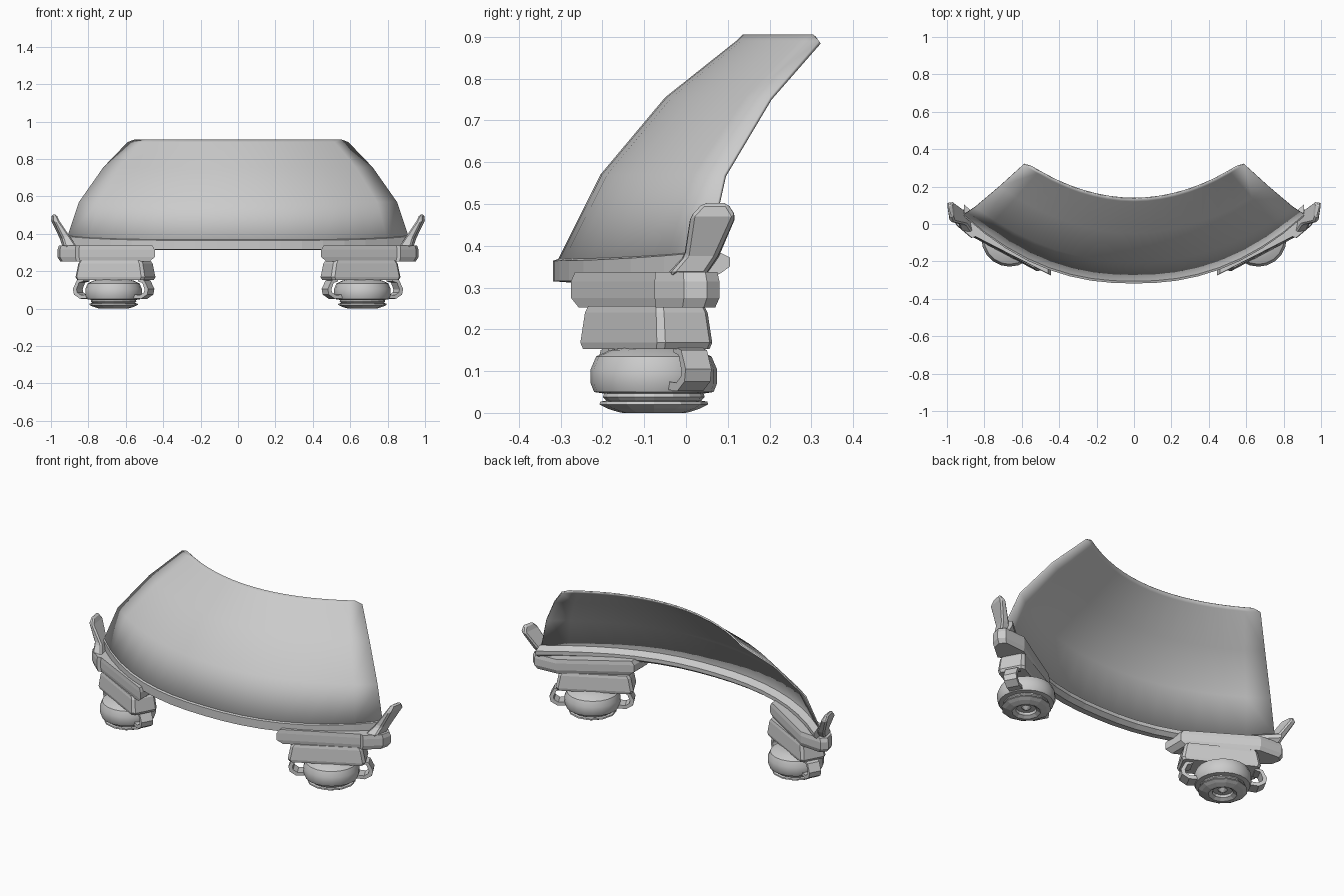
import bpy, bmesh, math
from mathutils import Vector

if "Cube" in bpy.data.objects:
    bpy.data.objects.remove(bpy.data.objects["Cube"])

ANG = math.radians(28)
U = Vector((math.cos(ANG), math.sin(ANG), 0))     # along a pod
V = Vector((-math.sin(ANG), math.cos(ANG), 0))    # across a pod


def loft(name, rings, closed=True, caps=True, mirror=True, smooth=None, bevel=0):
    bm = bmesh.new()
    vs = [[bm.verts.new(p) for p in r] for r in rings]
    n = len(rings[0])
    for a, b in zip(vs, vs[1:]):
        for i in range(n if closed else n - 1):
            j = (i + 1) % n
            bm.faces.new((a[i], a[j], b[j], b[i]))
    if caps:
        bm.faces.new(vs[0][::-1])
        bm.faces.new(vs[-1])
    if closed:
        bmesh.ops.recalc_face_normals(bm, faces=bm.faces[:])
    me = bpy.data.meshes.new(name)
    bm.to_mesh(me)
    bm.free()
    ob = bpy.data.objects.new(name, me)
    bpy.context.collection.objects.link(ob)
    if bevel:
        m = ob.modifiers.new("bevel", 'BEVEL')
        m.width, m.segments = bevel, 1
    if mirror:
        ob.modifiers.new("mirror", 'MIRROR')
    if smooth:
        bpy.ops.object.select_all(action='DESELECT')
        bpy.context.view_layer.objects.active = ob
        ob.select_set(True)
        bpy.ops.object.shade_smooth_by_angle(angle=math.radians(smooth))
    return ob


def prism(name, plan, levels):
    # plan outline stacked at (z, scale) levels
    cx = sum(p[0] for p in plan) / len(plan)
    cy = sum(p[1] for p in plan) / len(plan)
    return loft(name, [[(cx + (x - cx) * s, cy + (y - cy) * s, z) for x, y in plan]
                       for z, s in levels])


def spin(name, centre, profile, n, smooth=None):
    return loft(name, [[(centre[0] + r * math.cos(2 * math.pi * i / n),
                         centre[1] + r * math.sin(2 * math.pi * i / n), z)
                        for i in range(n)] for r, z in profile], smooth=smooth)


# curved windshield
N = 16
rows = [(.36, .91, -.31, .05, 2.3), (.57, .85, -.205, .09, 2.1), (.755, .72, -.05, .2, 2),
        (.89, .59, .12, .318, 2), (.905, .55, .135, .305, 2)]
rings = []
for z, w, yc, ye, p in rows:
    ring = []
    for i in range(N + 1):
        t = 2 * i / N - 1
        lift = .03 * t ** 4 if z < .4 else 0
        ring.append((w * t, yc + (ye - yc) * abs(t) ** p, z + lift))
    rings.append(ring)
shield = loft("windshield", rings, closed=False, caps=False, mirror=False, smooth=40)
sol = shield.modifiers.new("thickness", 'SOLIDIFY')
sol.thickness = .008

# frame rail under the windshield
section = [(-.008, .364), (-.008, .315), (.03, .312), (.055, .33), (.055, .352), (.015, .372)]
rings = []
for i in range(N + 1):
    t = 2 * i / N - 1
    y = -.31 + .36 * abs(t) ** 2.3
    rings.append([(.91 * t, y + dy, z + .02 * t ** 4) for dy, z in section])
loft("frame_rail", rings, mirror=False)

# upper mounting block
prism("upper_block", [(.445, -.275), (.85, -.068), (.87, -.075), (.952, -.005), (.965, .05),
                      (.935, .08), (.8, .07), (.445, -.15)],
      [(.252, .92), (.275, 1), (.315, 1), (.337, .96)])

# lower mounting block
C = Vector((.655, -.095, 0))
plan = []
for a, b in ((-.21, -.06), (-.195, -.075), (.195, -.075), (.21, -.06),
             (.21, .06), (.195, .075), (-.195, .075), (-.21, .06)):
    q = C + U * a + V * b
    plan.append((q.x, q.y))
prism("lower_block", plan, [(.153, .96), (.168, 1), (.24, .93), (.256, .88)])

# rounded thruster body and nozzle
T = Vector((.665, -.077, 0))
spin("thruster_body", T, [(.07, .158), (.105, .15), (.138, .135), (.151, .105), (.151, .07),
                          (.143, .05), (.118, .046), (.05, .046)], 20, smooth=40)
spin("thruster_collar", T, [(.118, .05), (.122, .038), (.11, .026), (.06, .026)], 16)
spin("nozzle_ring", T, [(.11, .03), (.128, .027), (.13, .02), (.11, .01), (.085, .002), (.075, 0),
                        (.055, .012), (.05, .04), (.1, .04)], 12)
spin("nozzle_cone", T, [(.052, .042), (.03, .03), (.004, .008)], 10)

# clamps at both ends of the thruster
outer = [(.165, .16), (.205, .15), (.228, .105), (.222, .075), (.185, .052), (.14, .055)]
inner = [(.165, .145), (.192, .138), (.206, .103), (.203, .087), (.18, .072), (.14, .075)]
for side, label in ((1, "outer"), (-1, "inner")):
    rings = []
    for (a, za), (b, zb) in zip(outer, inner):
        ring = []
        for u, v, z in ((a, -.035, za), (a, .035, za), (b, .035, zb), (b, -.035, zb)):
            q = T + U * u * side + V * v
            ring.append((q.x, q.y, z))
        rings.append(ring)
    loft(label + "_clamp", rings)

# raised end fin
fin = [(.33, (.86, -.05), (.925, -.04), (.94, .045), (.88, .05)),
       (.375, (.89, -.005), (.938, -.002), (.955, .075), (.91, .08)),
       (.47, (.955, .01), (.985, .012), (1.0, .118), (.965, .12)),
       (.502, (.968, .04), (.985, .042), (1.0, .098), (.978, .1))]
loft("end_fin", [[(x, y, r[0]) for x, y in r[1:]] for r in fin], bevel=.008)
